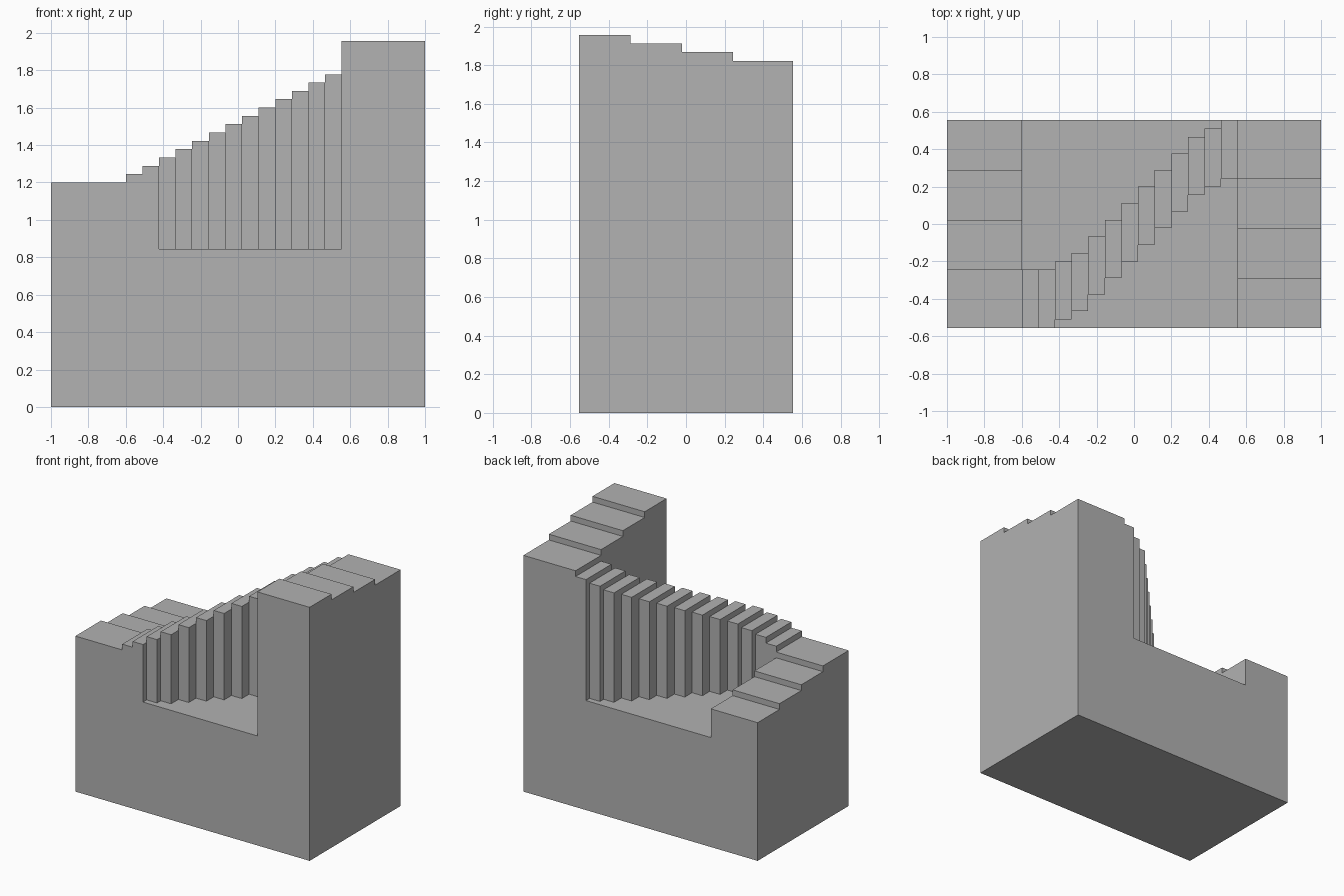
import bpy
import bmesh

if "Cube" in bpy.data.objects:
    bpy.data.objects.remove(bpy.data.objects["Cube"], do_unlink=True)

RISE = 0.0445
RUN = 0.0888
HALF_Y = 0.555
FLOOR = 0.845
STAIR_START = -0.6
STEPS = 13
STAIR_END = STAIR_START + STEPS * RUN
LOW_TOP = 1.2

stone = bpy.data.materials.new("plain_grey")
stone.use_nodes = True
GREY = (0.445, 0.445, 0.445, 1)
stone.diffuse_color = GREY
stone.node_tree.nodes["Principled BSDF"].inputs["Base Color"].default_value = GREY


def prism(name, profile, x0, x1):
    """Extrude a (y, z) profile from x0 to x1."""
    bm = bmesh.new()
    face = bm.faces.new([bm.verts.new((x0, y, z)) for y, z in profile])
    new = bmesh.ops.extrude_face_region(bm, geom=[face])["geom"]
    for v in new:
        if isinstance(v, bmesh.types.BMVert):
            v.co.x = x1
    bmesh.ops.recalc_face_normals(bm, faces=bm.faces)
    mesh = bpy.data.meshes.new(name)
    bm.to_mesh(mesh)
    bm.free()
    mesh.materials.append(stone)
    obj = bpy.data.objects.new(name, mesh)
    bpy.context.scene.collection.objects.link(obj)
    return obj


def block(name, x0, x1, y0, y1, z0, z1):
    return prism(name, [(y0, z0), (y1, z0), (y1, z1), (y0, z1)], x0, x1)


def stepped_tower(name, x0, x1, top, breaks):
    """Full-depth tower whose four treads descend towards the back."""
    profile = [(HALF_Y, 0), (-HALF_Y, 0), (-HALF_Y, top)]
    for y in breaks:
        profile += [(y, top), (y, top - RISE)]
        top -= RISE
    return prism(name, profile + [(HALF_Y, top)], x0, x1)


# Podium between the two towers
body = block("staircase_block", STAIR_START, STAIR_END, -HALF_Y, HALF_Y, 0, FLOOR)

# Low and high end towers
parts = [
    stepped_tower("low_tower", -1, STAIR_START, LOW_TOP, (-0.242, 0.022, 0.288)),
    stepped_tower("high_tower", STAIR_END, 1, LOW_TOP + 17 * RISE,
                  (-0.288, -0.022, 0.244)),
]

# Diagonal flight of upright slabs, each shifted further back
DEPTH = HALF_Y - 0.244
shifts = [0, 0, 0.5, 1, 2, 3, 4, 5, 6, 7, 8, 8.5, 9]
for i, shift in enumerate(shifts):
    y0 = -HALF_Y + shift * RUN
    y1 = HALF_Y if i == STEPS - 1 else y0 + DEPTH
    parts.append(block("stair_slab", STAIR_START + i * RUN,
                       STAIR_START + (i + 1) * RUN, y0, y1,
                       FLOOR / 2, LOW_TOP + (i + 1) * RISE))

# Fuse everything into one solid
bpy.context.view_layer.objects.active = body
for part in parts:
    mod = body.modifiers.new("fuse", "BOOLEAN")
    mod.operation = "UNION"
    mod.solver = "EXACT"
    mod.object = part
    bpy.ops.object.modifier_apply(modifier=mod.name)
    bpy.data.objects.remove(part, do_unlink=True)

# Merge coplanar faces left by the fusing
bm = bmesh.new()
bm.from_mesh(body.data)
bmesh.ops.remove_doubles(bm, verts=bm.verts, dist=0.0005)
bmesh.ops.dissolve_limit(bm, angle_limit=0.01, verts=bm.verts, edges=bm.edges)
bm.to_mesh(body.data)
bm.free()
